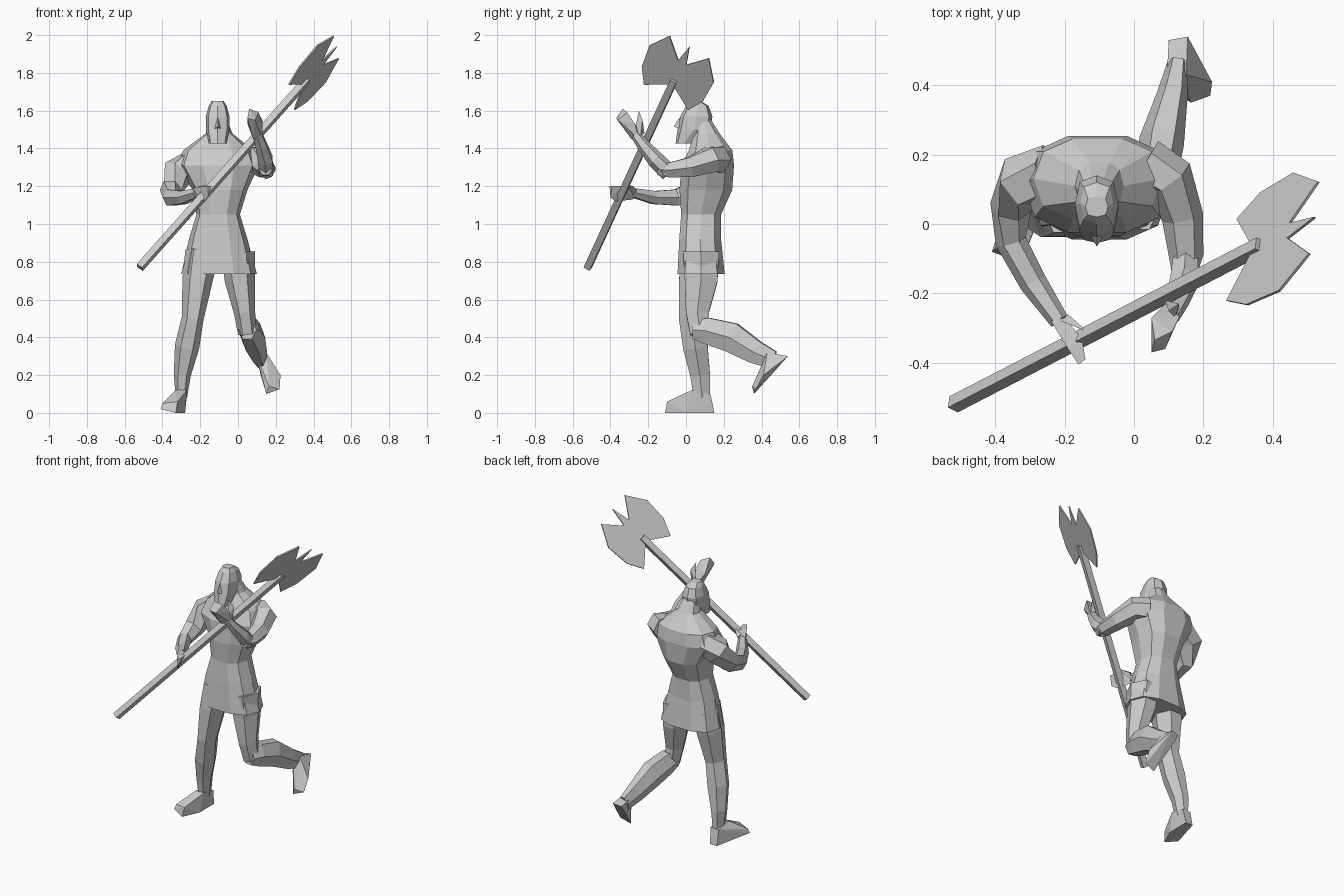
import bpy, bmesh, math
from mathutils import Vector

default_cube = bpy.data.objects.get("Cube")
if default_cube:
    bpy.data.objects.remove(default_cube, do_unlink=True)

grey = bpy.data.materials.new("plain_grey")
grey.use_nodes = True
grey_value = (0.6, 0.6, 0.6, 1)
grey.diffuse_color = grey_value
grey.node_tree.nodes["Principled BSDF"].inputs["Base Color"].default_value = grey_value

X, Y, Z = Vector((1, 0, 0)), Vector((0, 1, 0)), Vector((0, 0, 1))


def finish(name, bm):
    """Turn a bmesh into a flat shaded object."""
    bmesh.ops.recalc_face_normals(bm, faces=bm.faces[:])
    mesh = bpy.data.meshes.new(name)
    bm.to_mesh(mesh)
    bm.free()
    mesh.materials.append(grey)
    part = bpy.data.objects.new(name, mesh)
    bpy.context.collection.objects.link(part)
    return part


def bridge(name, rings):
    """Skin a list of equal point rings and cap both ends."""
    bm = bmesh.new()
    loops = [[bm.verts.new(point) for point in ring] for ring in rings]
    for low, high in zip(loops, loops[1:]):
        for i in range(len(low)):
            j = (i + 1) % len(low)
            bm.faces.new((low[i], low[j], high[j], high[i]))
    bm.faces.new(loops[0])
    bm.faces.new(loops[-1])
    return finish(name, bm)


def ring(centre, across, along, sides, square=1.0, phase=0.0):
    """One polygon ring; square below one gives a boxier outline."""
    points = []
    for i in range(sides):
        angle = math.tau * (i + phase) / sides
        c, s = math.cos(angle), math.sin(angle)
        c = math.copysign(abs(c) ** square, c)
        s = math.copysign(abs(s) ** square, s)
        points.append(centre + across * c + along * s)
    return points


def stack(name, levels, sides, square):
    """Horizontal rings given as height, left, right, front, back."""
    rings = []
    for height, left, right, front, back in levels:
        centre = Vector(((left + right) / 2, (front + back) / 2, height))
        rings.append(ring(centre, X * (right - left) / 2, Y * (back - front) / 2, sides, square))
    return bridge(name, rings)


def limb(name, joints, hint, sides=6, phase=0.0):
    """Tube through joints given as x, y, z, half width, half depth."""
    centres = [Vector(joint[:3]) for joint in joints]
    rings = []
    for i, joint in enumerate(joints):
        before, after = centres[max(i - 1, 0)], centres[min(i + 1, len(joints) - 1)]
        direction = (after - before).normalized()
        across = direction.cross(hint).normalized()
        along = across.cross(direction)
        rings.append(ring(centres[i], across * joint[3], along * joint[4], sides, phase=phase))
    return bridge(name, rings)


def hull(name, points):
    """Faceted solid wrapped around a few points."""
    bm = bmesh.new()
    for point in points:
        bm.verts.new(point)
    result = bmesh.ops.convex_hull(bm, input=bm.verts[:])
    spare = [v for v in result["geom_interior"] if isinstance(v, bmesh.types.BMVert)]
    bmesh.ops.delete(bm, geom=spare, context="VERTS")
    return finish(name, bm)


# Tunic and chest
stack("tunic_torso", [
    (.735, -.30, .10, -.05, .21), (.92, -.26, .05, -.04, .19),
    (1.05, -.22, .01, -.03, .19), (1.18, -.24, .05, -.04, .25),
    (1.31, -.32, .11, -.03, .26), (1.39, -.29, .08, .01, .25),
    (1.48, -.17, -.03, .04, .18), (1.56, -.15, -.06, .04, .13)], 10, .8)

# Head, beard and nose
stack("head", [
    (1.425, -.155, -.06, -.055, .03), (1.5, -.17, -.045, -.045, .13),
    (1.57, -.17, -.045, -.03, .14), (1.625, -.155, -.06, 0, .12),
    (1.65, -.14, -.075, .02, .08)], 8, .7)
hull("nose", [(-.107, -.035, 1.565), (-.107, -.065, 1.515),
              (-.125, -.035, 1.505), (-.09, -.035, 1.505)])

# Right arm, bent across the body
limb("right_arm", [
    (-.24, .14, 1.32, .09, .08), (-.32, .12, 1.27, .085, .085),
    (-.355, .05, 1.18, .06, .065), (-.355, -.05, 1.14, .045, .05),
    (-.29, -.17, 1.14, .04, .04), (-.215, -.28, 1.165, .028, .028)], Z)
hull("right_hand", [
    (-.24, -.28, 1.19), (-.2, -.27, 1.19), (-.22, -.28, 1.13),
    (-.19, -.36, 1.2), (-.15, -.33, 1.2), (-.18, -.37, 1.12),
    (-.16, -.405, 1.2), (-.14, -.39, 1.2), (-.16, -.4, 1.14)])
hull("right_thumb", [(-.21, -.28, 1.2), (-.19, -.26, 1.18),
                     (-.2, -.28, 1.15), (-.135, -.31, 1.21)])

# Left arm, raised beside the shaft
limb("left_upper_arm", [
    (.03, .17, 1.34, .08, .08), (.1, .13, 1.34, .075, .075),
    (.14, .02, 1.3, .06, .06), (.15, -.09, 1.285, .05, .045),
    (.145, -.15, 1.29, .035, .035)], Z)
limb("left_forearm", [
    (.15, -.09, 1.27, .045, .04), (.145, -.16, 1.34, .045, .045),
    (.125, -.22, 1.41, .035, .035), (.105, -.265, 1.47, .028, .028)], X)
hull("left_hand", [
    (.13, -.25, 1.45), (.09, -.23, 1.46), (.08, -.29, 1.45),
    (.13, -.27, 1.53), (.05, -.27, 1.53), (.05, -.37, 1.56),
    (.06, -.335, 1.61), (.11, -.31, 1.59), (.09, -.36, 1.55)])
hull("left_thumb", [(.13, -.24, 1.47), (.09, -.22, 1.48),
                    (.12, -.27, 1.5), (.1, -.25, 1.6), (.13, -.23, 1.55)])

# Right leg, standing
limb("right_leg", [
    (-.19, .07, .85, .09, .11), (-.215, .05, .7, .08, .1),
    (-.24, .03, .5, .058, .078), (-.27, .05, .35, .065, .075),
    (-.295, .075, .2, .045, .06), (-.3, .085, .08, .03, .05)], Y)
hull("right_foot", [
    (-.33, .03, .12), (-.27, .03, .12), (-.33, .13, .1), (-.27, .13, .1),
    (-.28, .15, 0), (-.33, .15, 0), (-.41, -.08, .02), (-.4, -.07, .05),
    (-.33, -.11, 0), (-.32, -.1, .06), (-.28, 0, 0)])

# Left leg, lifted backwards
limb("left_thigh", [
    (0, .08, .85, .09, .11), (.01, .08, .7, .08, .1),
    (.035, .06, .53, .056, .07), (.05, .075, .42, .05, .06)], Y)
limb("left_shin", [
    (.05, .04, .44, .048, .055), (.06, .11, .435, .06, .08),
    (.08, .24, .4, .065, .09), (.11, .37, .32, .045, .07),
    (.125, .46, .28, .03, .055)], Z)
hull("left_foot", [
    (.1, .53, .29), (.155, .54, .3), (.095, .43, .31), (.15, .43, .32),
    (.225, .41, .2), (.22, .37, .125), (.15, .36, .1), (.165, .35, .14),
    (.12, .45, .2)])

# Axe shaft
butt, neck = Vector((-.52, -.52, .77)), Vector((.34, -.075, 1.735))
shaft = (neck - butt).normalized()
side = Vector((.12, .87, -.48))
side = (side - shaft * side.dot(shaft)).normalized()
normal = shaft.cross(side)
tip = neck + shaft * .04
bridge("axe_shaft", [ring(end, side * .026, normal * .026, 4, phase=.5) for end in (butt, tip)])

# Double blade with a centre spike: distance along the shaft, distance to the side
half = [(.29, 0), (.17, .025), (.285, .12), (.16, .197), (.01, .187), (-.09, .136), (-.005, .02)]
outline = half + [(along, -out) for along, out in reversed(half[1:])]
bridge("axe_blade", [
    [neck + shaft * along + side * out + normal * offset for along, out in outline]
    for offset in (-.004, .004)])
